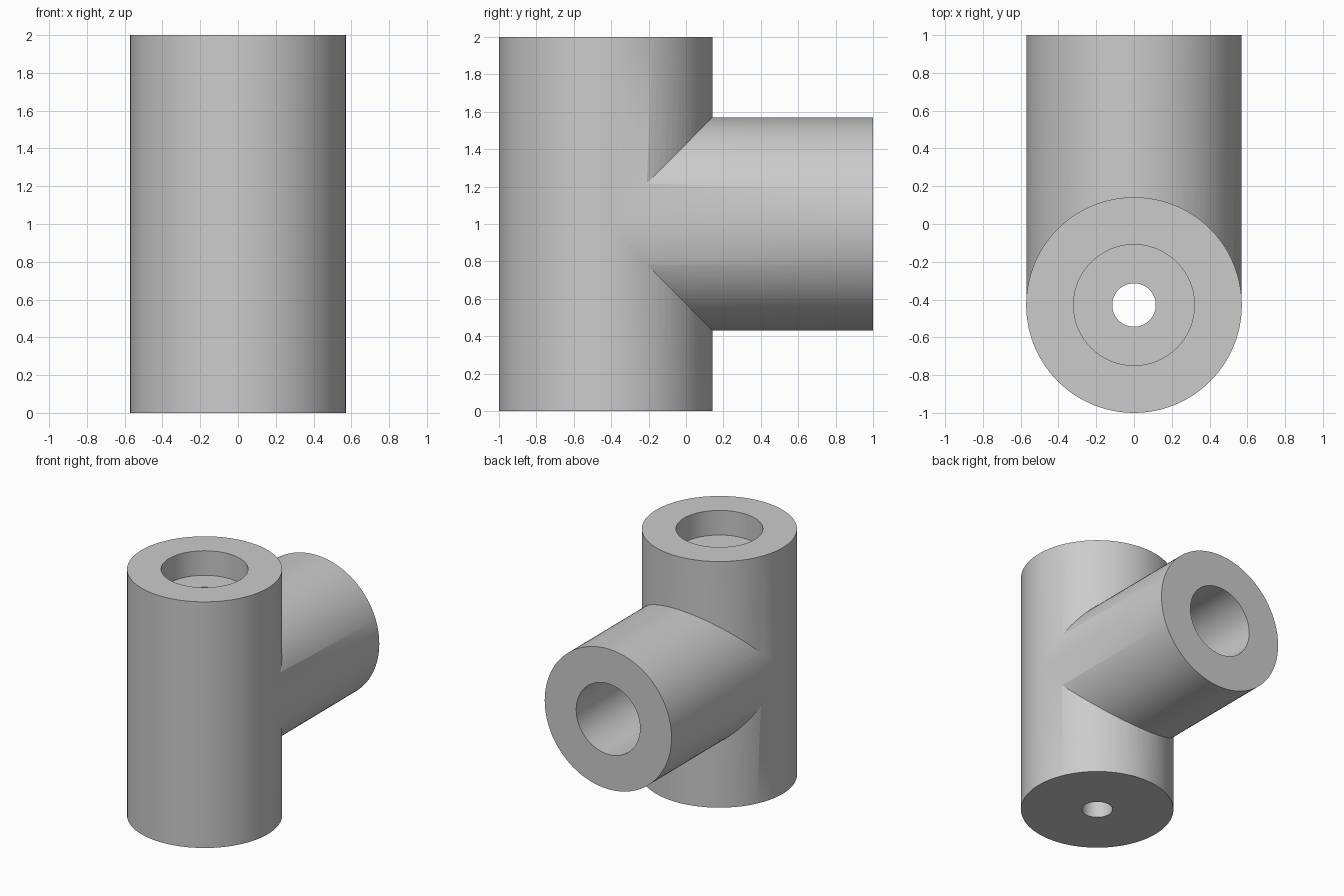
import bpy
import math

cube = bpy.data.objects.get("Cube")
if cube:
    bpy.data.objects.remove(cube, do_unlink=True)

AXIS_Y = -0.429
RADIUS = 0.571
BRANCH_Z = 1.0

grey = bpy.data.materials.new("light grey")
grey.use_nodes = True
colour = (0.6, 0.6, 0.6, 1)
grey.diffuse_color = colour
grey.node_tree.nodes["Principled BSDF"].inputs["Base Color"].default_value = colour


def upright(name, radius, z0, z1):
    """Cylinder on the vertical axis of the body."""
    bpy.ops.mesh.primitive_cylinder_add(
        vertices=96, radius=radius, depth=z1 - z0,
        location=(0, AXIS_Y, (z0 + z1) / 2))
    return finish(name)


def sideways(name, radius, y0, y1):
    """Cylinder on the axis of the rear branch."""
    bpy.ops.mesh.primitive_cylinder_add(
        vertices=96, radius=radius, depth=y1 - y0,
        location=(0, (y0 + y1) / 2, BRANCH_Z), rotation=(math.pi / 2, 0, 0))
    return finish(name)


def finish(name):
    obj = bpy.context.object
    obj.name = name
    obj.data.materials.append(grey)
    return obj


def combine(target, tool, operation):
    """Apply a boolean to the target and discard the tool."""
    mod = target.modifiers.new(tool.name, "BOOLEAN")
    mod.operation = operation
    mod.solver = "EXACT"
    mod.object = tool
    bpy.ops.object.select_all(action="DESELECT")
    target.select_set(True)
    bpy.context.view_layer.objects.active = target
    bpy.ops.object.modifier_apply(modifier=mod.name)
    bpy.data.objects.remove(tool, do_unlink=True)


# Upright body joined with the rear branch
body = upright("tee_body", RADIUS, 0, 2)
combine(body, sideways("branch", RADIUS - 0.001, AXIS_Y, 1), "UNION")

# Branch bore, wide top counterbore and narrow through hole
combine(body, sideways("branch_bore", 0.287, AXIS_Y, 1.2), "DIFFERENCE")
combine(body, upright("top_counterbore", 0.32, 1.8, 2.2), "DIFFERENCE")
combine(body, upright("through_hole", 0.115, -0.2, 2.2), "DIFFERENCE")

# Smooth walls with crisp rims
bpy.ops.object.select_all(action="DESELECT")
body.select_set(True)
bpy.context.view_layer.objects.active = body
bpy.ops.object.shade_smooth_by_angle(angle=math.radians(30))
